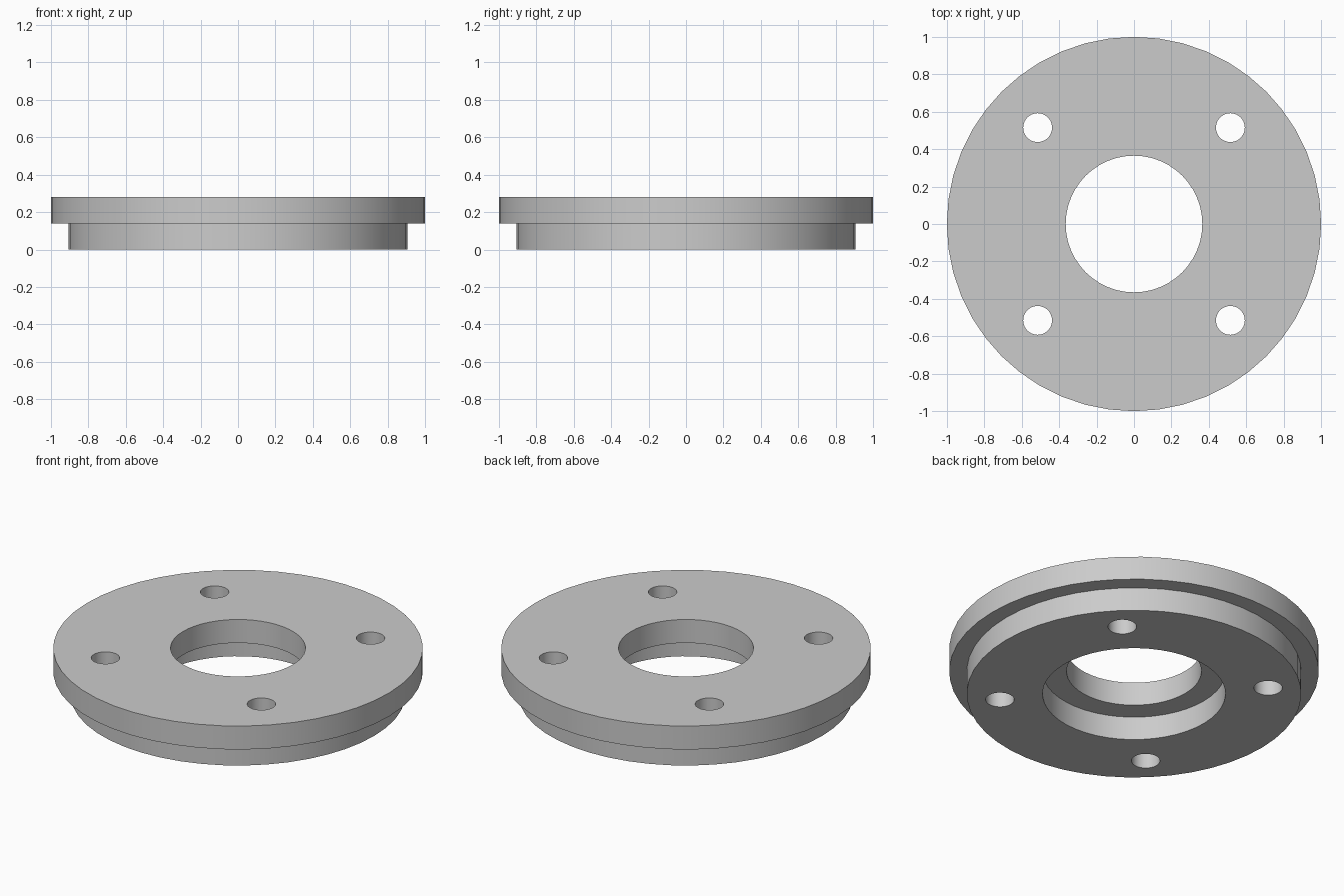
import bpy
import bmesh
import math
from mathutils import Vector, Matrix

cube = bpy.data.objects.get("Cube")
if cube:
    bpy.data.objects.remove(cube, do_unlink=True)

OUTER, HUB, RECESS, BORE = 1.0, 0.905, 0.495, 0.365
STEP, TOP = 0.14, 0.28
BOLT_POS, BOLT_RADIUS = 0.515, 0.077
SEGMENTS = 48

grey = bpy.data.materials.new("plain_grey")
grey.use_nodes = True
colour = (0.6, 0.6, 0.6, 1)
grey.diffuse_color = colour
grey.node_tree.nodes["Principled BSDF"].inputs["Base Color"].default_value = colour


def add_object(name, bm):
    bmesh.ops.recalc_face_normals(bm, faces=bm.faces)
    mesh = bpy.data.meshes.new(name)
    bm.to_mesh(mesh)
    bm.free()
    mesh.materials.append(grey)
    obj = bpy.data.objects.new(name, mesh)
    bpy.context.collection.objects.link(obj)
    return obj


# Stepped flange ring: closed profile revolved around z
profile = [(BORE, TOP), (OUTER, TOP), (OUTER, STEP), (HUB, STEP),
           (HUB, 0), (RECESS, 0), (RECESS, STEP), (BORE, STEP)]
bm = bmesh.new()
verts = [bm.verts.new((r, 0, z)) for r, z in profile]
edges = [bm.edges.new((a, b)) for a, b in zip(verts, verts[1:] + verts[:1])]
bmesh.ops.spin(bm, geom=verts + edges, cent=(0, 0, 0), axis=(0, 0, 1),
               angle=math.tau, steps=SEGMENTS, use_merge=True)
bmesh.ops.remove_doubles(bm, verts=bm.verts, dist=1e-5)
flange = add_object("flange_ring", bm)

# Four bolt hole cutters
bm = bmesh.new()
for sx in (-1, 1):
    for sy in (-1, 1):
        place = Matrix.Translation(Vector((sx * BOLT_POS, sy * BOLT_POS, TOP / 2)))
        bmesh.ops.create_cone(bm, cap_ends=True, segments=SEGMENTS,
                              radius1=BOLT_RADIUS, radius2=BOLT_RADIUS,
                              depth=TOP * 2, matrix=place)
cutter = add_object("bolt_hole_cutter", bm)
cutter.hide_render = True

# Drill the holes and drop the cutter
bpy.ops.object.select_all(action="DESELECT")
flange.select_set(True)
bpy.context.view_layer.objects.active = flange
drill = flange.modifiers.new("bolt_holes", "BOOLEAN")
drill.operation = "DIFFERENCE"
drill.solver = "EXACT"
drill.object = cutter
bpy.ops.object.modifier_apply(modifier=drill.name)
bpy.data.objects.remove(cutter, do_unlink=True)

# Round walls smooth, rims sharp
bpy.ops.object.shade_smooth_by_angle(angle=math.radians(30))
